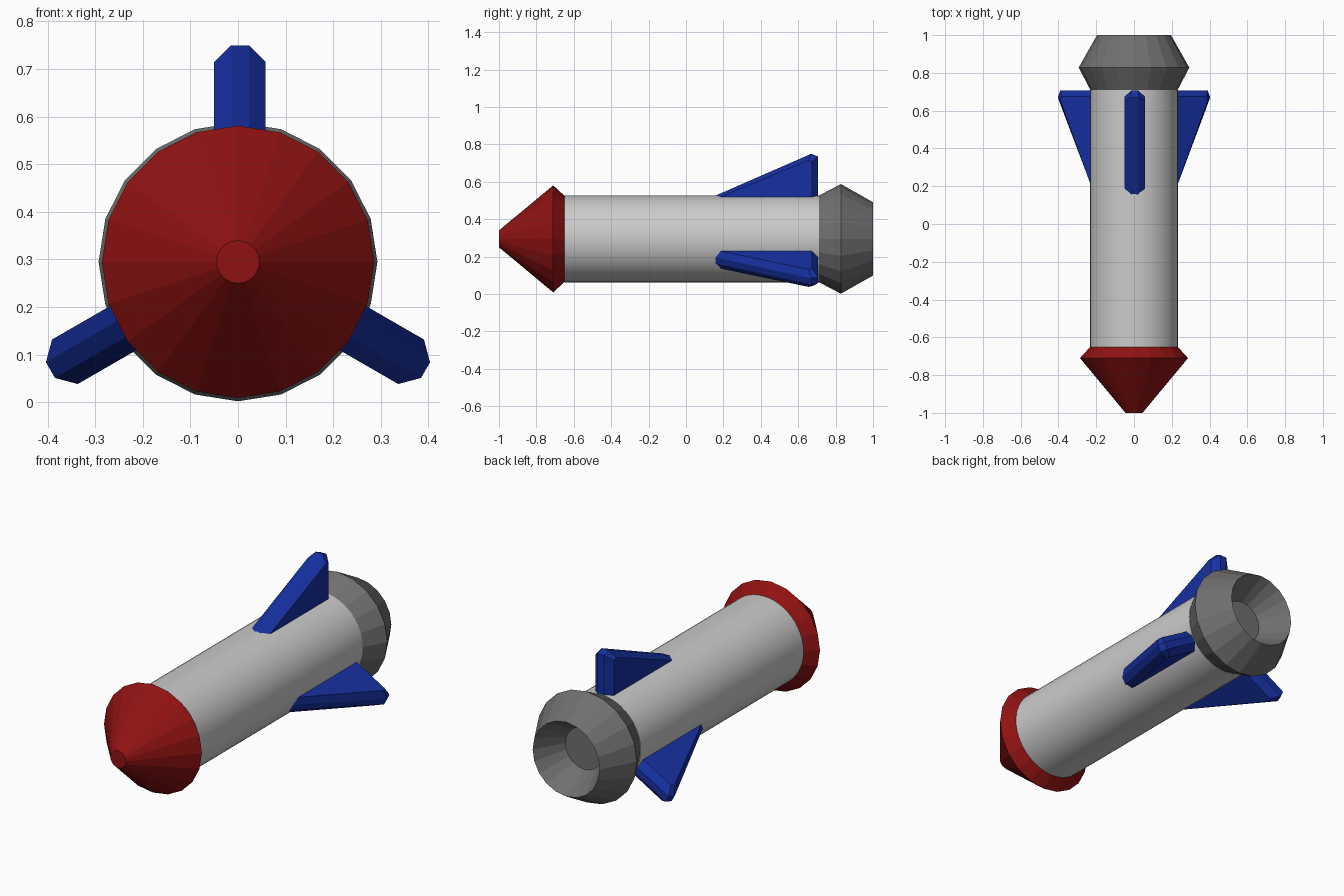
import bpy, bmesh
from math import sin, cos, pi, radians
from mathutils import Matrix

if "Cube" in bpy.data.objects:
    bpy.data.objects.remove(bpy.data.objects["Cube"])

AXIS_Z = 0.295  # height of the rocket's long axis


def material(name, r, g, b):
    m = bpy.data.materials.new(name)
    m.diffuse_color = (r, g, b, 1)
    m.use_nodes = True
    m.node_tree.nodes["Principled BSDF"].inputs["Base Color"].default_value = m.diffuse_color
    return m


def finish(name, bm, mat):
    bmesh.ops.recalc_face_normals(bm, faces=bm.faces)
    mesh = bpy.data.meshes.new(name)
    bm.to_mesh(mesh)
    bm.free()
    mesh.materials.append(mat)
    obj = bpy.data.objects.new(name, mesh)
    obj.location.z = AXIS_Z
    bpy.context.collection.objects.link(obj)
    return obj


def loft(name, loops, mat):
    """Skin a series of equal-length point loops and cap both ends."""
    bm = bmesh.new()
    rings = [[bm.verts.new(p) for p in loop] for loop in loops]
    for a, b in zip(rings, rings[1:]):
        for i in range(len(a)):
            j = (i + 1) % len(a)
            bm.faces.new((a[i], a[j], b[j], b[i]))
    bm.faces.new(rings[0])
    bm.faces.new(rings[-1])
    return finish(name, bm, mat)


def turned(name, profile, sides, mat):
    """Revolve (y, radius) pairs around the y axis."""
    angles = [2 * pi * i / sides for i in range(sides)]
    return loft(name, [[(r * sin(a), y, r * cos(a)) for a in angles]
                       for y, r in profile], mat)


red = material("red", 0.28, 0.006, 0.006)
blue = material("blue", 0.008, 0.03, 0.36)
light = material("light_grey", 0.7, 0.7, 0.7)
dark = material("dark_grey", 0.16, 0.16, 0.16)

# Faceted nose cone with overhanging rim
turned("nose_cone", [(-1.0, 0.045), (-0.71, 0.286), (-0.65, 0.231)], 20, red)

# Smooth tube body
body = turned("body", [(-0.65, 0.232), (0.71, 0.232)], 48, light)
bpy.context.view_layer.objects.active = body
body.select_set(True)
bpy.ops.object.shade_smooth_by_angle(angle=radians(30))

# Faceted engine nozzle with a hollow cup at the back
turned("nozzle", [(0.71, 0.231), (0.828, 0.293), (1.0, 0.196), (0.85, 0.11)], 20, dark)

# Three chamfered fins: (y, radius) outlines of the ridge and of the side face
ridge = [(0.086, 0.20), (0.67, 0.455), (0.706, 0.44), (0.706, 0.20)]
side = [(0.126, 0.20), (0.655, 0.42), (0.674, 0.412), (0.674, 0.20)]
sections = [(-0.054, side), (-0.019, ridge), (0.019, ridge), (0.054, side)]
for name, angle in (("top_fin", 0), ("right_fin", 120), ("left_fin", -120)):
    fin = loft(name, [[(x, y, r) for y, r in outline] for x, outline in sections], blue)
    fin.data.transform(Matrix.Rotation(radians(angle), 4, 'Y'))
    if angle == 0:
        fin.location.x = 0.004
